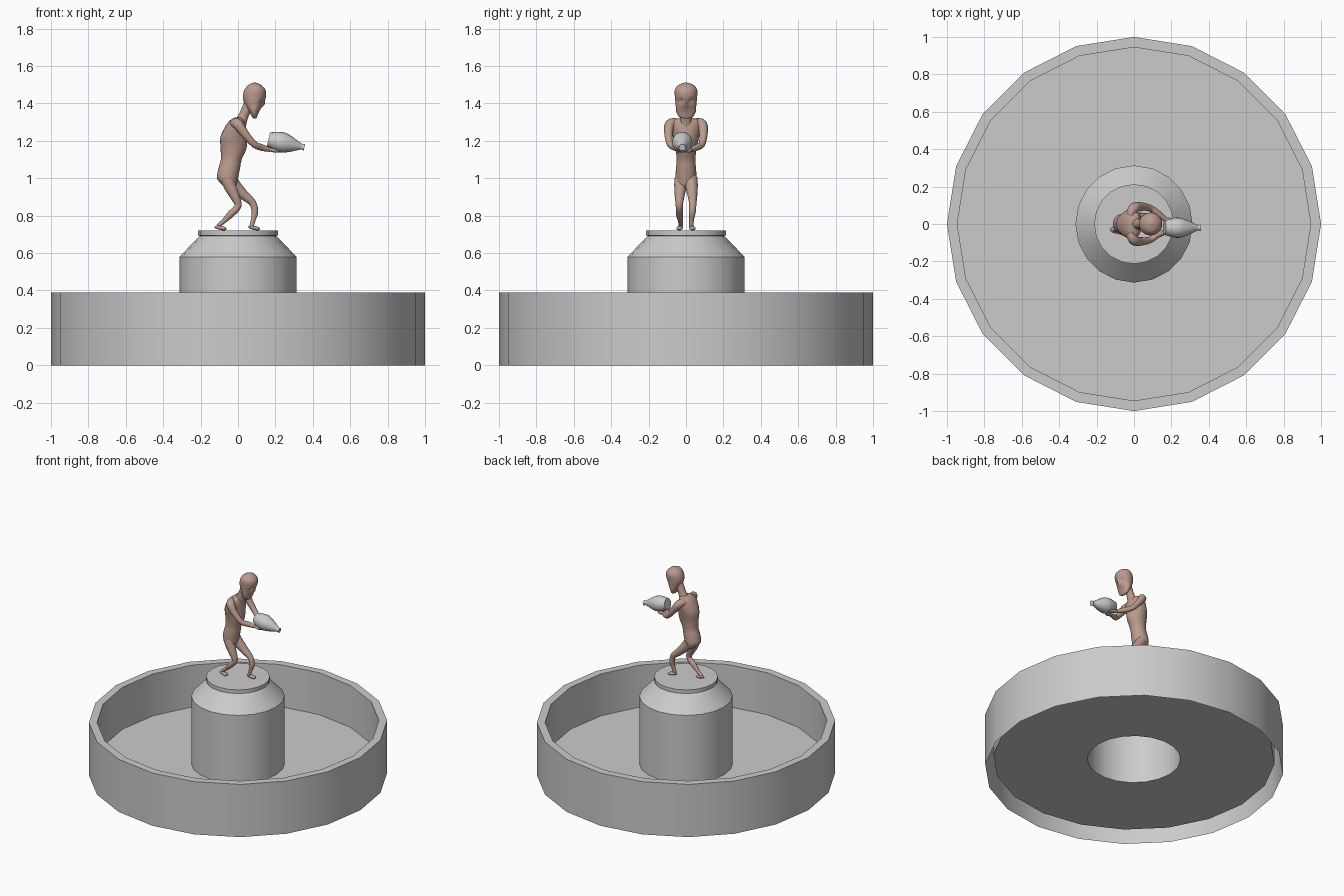
import bpy, bmesh, math
from mathutils import Vector

if "Cube" in bpy.data.objects:
    bpy.data.objects.remove(bpy.data.objects["Cube"])

skin = bpy.data.materials.new("skin")
skin.diffuse_color = (0.50, 0.33, 0.27, 1)
skin.use_nodes = True
skin.node_tree.nodes["Principled BSDF"].inputs["Base Color"].default_value = skin.diffuse_color


def finish(name, bm, mat=None, angle=35):
    bmesh.ops.recalc_face_normals(bm, faces=bm.faces)
    me = bpy.data.meshes.new(name)
    bm.to_mesh(me)
    bm.free()
    ob = bpy.data.objects.new(name, me)
    bpy.context.collection.objects.link(ob)
    if mat:
        me.materials.append(mat)
    bpy.ops.object.select_all(action='DESELECT')
    ob.select_set(True)
    bpy.context.view_layer.objects.active = ob
    bpy.ops.object.shade_smooth_by_angle(angle=math.radians(angle))
    return ob


def skin_rings(rings, cap_start=True, cap_end=True):
    """Bridge equal-sized rings of points into a surface."""
    bm = bmesh.new()
    loops = [[bm.verts.new(p) for p in r] for r in rings]
    n = len(loops[0])
    for a, b in zip(loops, loops[1:]):
        for i in range(n):
            j = (i + 1) % n
            bm.faces.new((a[i], a[j], b[j], b[i]))
    if cap_start:
        bm.faces.new(loops[0])
    if cap_end:
        bm.faces.new(loops[-1])
    return bm


def smooth_path(pts, steps=5):
    """Catmull-Rom interpolation of tuples of any length."""
    pts = [Vector(p) for p in pts]
    ext = [pts[0]] + pts + [pts[-1]]
    out = []
    for a, b, c, d in zip(ext, ext[1:], ext[2:], ext[3:]):
        for k in range(steps):
            t = k / steps
            out.append(b + (c - a) * (0.5 * t) + (a * 2 - b * 5 + c * 4 - d) * (0.5 * t * t)
                       + (b * 3 - a - c * 3 + d) * (0.5 * t ** 3))
    return out + [pts[-1]]


def circle(n):
    return [(math.cos(2 * math.pi * i / n), math.sin(2 * math.pi * i / n)) for i in range(n)]


def lofted(levels, n=24):
    """Horizontal ellipses from (z, x_min, x_max, half_width)."""
    return skin_rings([[((a + b) / 2 + c * (b - a) / 2, s * w, z) for c, s in circle(n)]
                       for z, a, b, w in smooth_path(levels)])


def tube(name, pts, flat=1.0, n=14):
    """Tapered limb along (x, y, z, radius); flat scales the vertical axis."""
    path = smooth_path(pts)
    pos = [p.to_3d() for p in path]
    rings = []
    for i, p in enumerate(path):
        t = (pos[min(i + 1, len(pos) - 1)] - pos[max(i - 1, 0)]).normalized()
        v = t.cross(Vector((0, 1, 0))).normalized()
        u = v.cross(t)
        rings.append([pos[i] + (u * c + v * s * flat) * p[3] for c, s in circle(n)])
    return finish(name, skin_rings(rings), skin, 60)


# Basin with raised floor and hollow pedestal: one open turned shell
profile = [(1, 0), (1, .39), (.945, .39), (.945, .08), (.313, .08), (.313, .58),
           (.205, .692), (.213, .695), (.213, .722)]
finish("basin_and_pedestal",
       skin_rings([[(r * c, r * s, z) for c, s in circle(20)] for r, z in profile], False, True), None, 30)

# Torso, leaning slightly back over the hips
torso = [(.95, -.06, -.02, .035), (.965, -.085, -.008, .05), (1.0, -.112, .0, .056),
         (1.05, -.105, .01, .054), (1.10, -.092, .02, .05), (1.16, -.093, .045, .057),
         (1.22, -.094, .048, .07), (1.28, -.066, .042, .082), (1.31, -.042, .033, .068),
         (1.325, -.015, .022, .03)]
finish("torso", lofted(torso), skin, 60)

# Head with sunken eyes and a small nose
head = [(1.32, .083, .098, .012), (1.328, .075, .102, .036), (1.355, .06, .112, .052), (1.39, .038, .13, .055),
        (1.43, .026, .148, .059), (1.47, .033, .148, .06), (1.498, .055, .125, .042),
        (1.511, .082, .096, .008)]
bm = lofted(head, 32)
for v in bm.verts:
    if v.co.x > .09:
        for side in (-1, 1):
            d = (Vector((v.co.y - side * .027, v.co.z - 1.413))).length
            v.co.x -= .014 * math.exp(-(d / .013) ** 2)
        d = Vector((v.co.y, (v.co.z - 1.395) * .6)).length
        v.co.x += .010 * math.exp(-(d / .010) ** 2)
finish("head", bm, skin, 60)

tube("neck", [(.01, 0, 1.29, .036), (.03, 0, 1.335, .027), (.055, 0, 1.39, .028), (.07, 0, 1.42, .028)])

# Arms reaching forward to the vase
for side, label in ((-1, "right"), (1, "left")):
    tube(label + "_arm", [(-.02, side * .045, 1.295, .026), (.0, side * .085, 1.288, .028),
                          (.035, side * .093, 1.24, .023), (.085, side * .085, 1.183, .018),
                          (.125, side * .058, 1.165, .018), (.17, side * .032 - .01, 1.153, .012)])
    tube(label + "_hand", [(.155, side * .038 - .01, 1.155, .009), (.175, side * .030 - .01, 1.152, .016),
                           (.20, side * .024 - .012, 1.147, .017), (.222, side * .016 - .014, 1.142, .007)], .6)

# Legs: one trailing, one stepping forward, both bent
tube("rear_leg", [(-.06, -.027, 1.0, .035), (-.042, -.03, .955, .033), (-.02, -.034, .91, .027),
                  (-.0, -.036, .853, .019), (-.04, -.034, .807, .019), (-.075, -.03, .772, .013),
                  (-.108, -.028, .745, .011)])
tube("front_leg", [(-.045, .027, 1.0, .035), (-.012, .03, .955, .033), (.03, .034, .912, .027),
                   (.078, .036, .868, .02), (.09, .034, .82, .018), (.082, .03, .78, .013),
                   (.072, .028, .742, .012)])
for label, x, y in (("rear", -.105, -.03), ("front", .075, .03)):
    tube(label + "_foot", [(x - .02, y, .737, .006), (x - .008, y, .738, .014),
                           (x + .012, y * 1.1, .734, .017), (x + .032, y * 1.2, .731, .016),
                           (x + .042, y * 1.25, .729, .006)], .62)

# Vase held sideways, mouth tipping down
start, end = Vector((.163, -.02, 1.208)), Vector((.355, -.02, 1.165))
axis = (end - start).normalized()
up = axis.cross(Vector((0, 1, 0))).normalized()
outline = [(0, .038), (.10, .044), (.25, .052), (.40, .054), (.55, .047), (.70, .035),
           (.83, .023), (.93, .015), (1.0, .018)]
finish("vase", skin_rings([[start.lerp(end, t) + (Vector((0, 1, 0)) * c + up * s) * r
                            for c, s in circle(20)] for t, r in smooth_path(outline, 3)]), None, 40)
